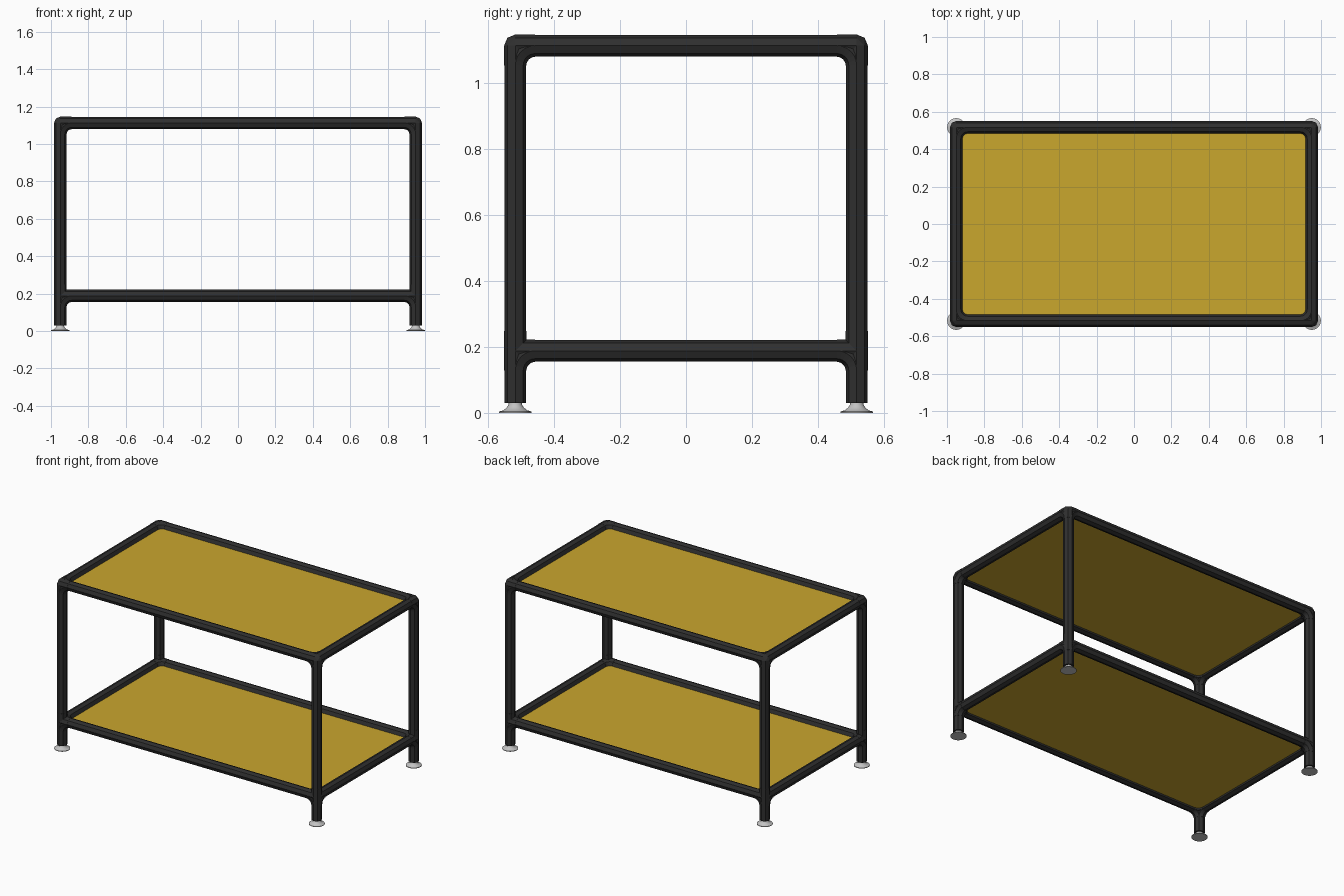
import bpy, bmesh, math
from mathutils import Vector

cube = bpy.data.objects.get("Cube")
if cube:
    bpy.data.objects.remove(cube)


def material(name, color, rough):
    m = bpy.data.materials.new(name)
    m.use_nodes = True
    m.diffuse_color = (*color, 1)
    bsdf = m.node_tree.nodes["Principled BSDF"]
    bsdf.inputs["Base Color"].default_value = (*color, 1)
    bsdf.inputs["Roughness"].default_value = rough
    return m


BLACK = material("black tube", (0.028, 0.028, 0.028), 0.6)
YELLOW = material("yellow panel", (0.59, 0.385, 0.027), 0.6)
GREY = material("light grey metal", (0.55, 0.55, 0.55), 0.5)

LEG_X, LEG_Y = 0.95, 0.517          # leg axes
TOP_Z, LOW_Z = 1.112, 0.188         # shelf frame axes
TUBE_R, FIT_R, ARM = 0.0325, 0.0338, 0.06
SIDES = 8


def finish(bm, name, mat):
    bmesh.ops.recalc_face_normals(bm, faces=bm.faces[:])
    mesh = bpy.data.meshes.new(name)
    bm.to_mesh(mesh)
    bm.free()
    mesh.materials.append(mat)
    obj = bpy.data.objects.new(name, mesh)
    bpy.context.collection.objects.link(obj)
    return obj


def ring(bm, centre, u, v, r):
    angles = [math.tau * i / SIDES for i in range(SIDES)]
    return [bm.verts.new(centre + (u * math.cos(a) + v * math.sin(a)) * r) for a in angles]


def loft(bm, rings):
    for a, b in zip(rings, rings[1:]):
        for i in range(SIDES):
            j = (i + 1) % SIDES
            bm.faces.new((a[i], a[j], b[j], b[i]))
    bm.faces.new(rings[0])
    bm.faces.new(rings[-1])


def straight(bm, start, end, r):
    d = (end - start).normalized()
    u = Vector((0, 0, 1)) if abs(d.z) < 0.5 else Vector((1, 0, 0))
    loft(bm, [ring(bm, p, u, d.cross(u), r) for p in (start, end)])


def elbow(bm, corner, a, b):
    # quarter bend joining the arms that leave the corner along a and b
    pivot, n, rings = corner + (a + b) * ARM, a.cross(b), []
    for k in range(7):
        t = math.pi / 2 * k / 6
        u = -b * math.cos(t) - a * math.sin(t)
        rings.append(ring(bm, pivot + u * ARM, u, n, FIT_R))
    loft(bm, rings)


def tube(name, start, end):
    bm = bmesh.new()
    straight(bm, Vector(start), Vector(end), TUBE_R)
    return finish(bm, name, BLACK)


def fitting(name, corner, sx, sy, through):
    bm = bmesh.new()
    c = Vector(corner)
    dirs = [Vector((-sx, 0, 0)), Vector((0, -sy, 0)), Vector((0, 0, -1))]
    # chamfered outer corner
    knuckle = []
    for i in range(3):
        knuckle += ring(bm, c, dirs[i], dirs[(i + 1) % 3], FIT_R)
    hull = bmesh.ops.convex_hull(bm, input=knuckle)
    bmesh.ops.delete(bm, geom=list(set(hull["geom_interior"])), context='VERTS')
    # collars and filleted inner corners
    for i, d in enumerate(dirs):
        start = c + Vector((0, 0, ARM)) if through and i == 2 else c
        straight(bm, start, c + d * ARM, FIT_R)
        elbow(bm, c, d, dirs[(i + 1) % 3])
    return finish(bm, name, BLACK)


def foot(name, x, y):
    profile = [(0.049, 0), (0.049, 0.004), (0.036, 0.008), (0.026, 0.016), (0.021, 0.024), (0.02, 0.032)]
    bm = bmesh.new()
    n = 32
    rings = [[bm.verts.new((x + r * math.cos(math.tau * i / n), y + r * math.sin(math.tau * i / n), z))
              for i in range(n)] for r, z in profile]
    for a, b in zip(rings, rings[1:]):
        for i in range(n):
            j = (i + 1) % n
            bm.faces.new((a[i], a[j], b[j], b[i]))
    bm.faces.new(rings[0])
    bm.faces.new(rings[-1])
    obj = finish(bm, name, GREY)
    bpy.ops.object.select_all(action='DESELECT')
    obj.select_set(True)
    bpy.context.view_layer.objects.active = obj
    bpy.ops.object.shade_smooth_by_angle(angle=math.radians(40))


def panel(name, z):
    bm = bmesh.new()
    bmesh.ops.create_cube(bm, size=1)
    for v in bm.verts:
        v.co = Vector((v.co.x * 2 * (LEG_X - 0.02), v.co.y * 2 * (LEG_Y - 0.02), z - 0.007 + v.co.z * 0.014))
    finish(bm, name, YELLOW)


# legs, feet and corner fittings
for sx, side in ((1, "left"), (-1, "right")):
    for sy, end in ((-1, "front"), (1, "back")):
        x, y, tag = sx * LEG_X, sy * LEG_Y, f"{end}_{side}"
        tube(f"{tag}_leg", (x, y, 0.03), (x, y, TOP_Z - 0.02))
        foot(f"{tag}_foot", x, y)
        fitting(f"{tag}_top_fitting", (x, y, TOP_Z), sx, sy, False)
        fitting(f"{tag}_lower_fitting", (x, y, LOW_Z), sx, sy, True)

# shelf frames and panels
for level, z in (("top", TOP_Z), ("lower", LOW_Z)):
    ix, iy = LEG_X - 0.03, LEG_Y - 0.03
    for s, end, side in ((-1, "front", "right"), (1, "back", "left")):
        tube(f"{level}_{end}_rail", (-ix, s * LEG_Y, z), (ix, s * LEG_Y, z))
        tube(f"{level}_{side}_rail", (s * LEG_X, -iy, z), (s * LEG_X, iy, z))
    panel(f"{level}_shelf_panel", z)
